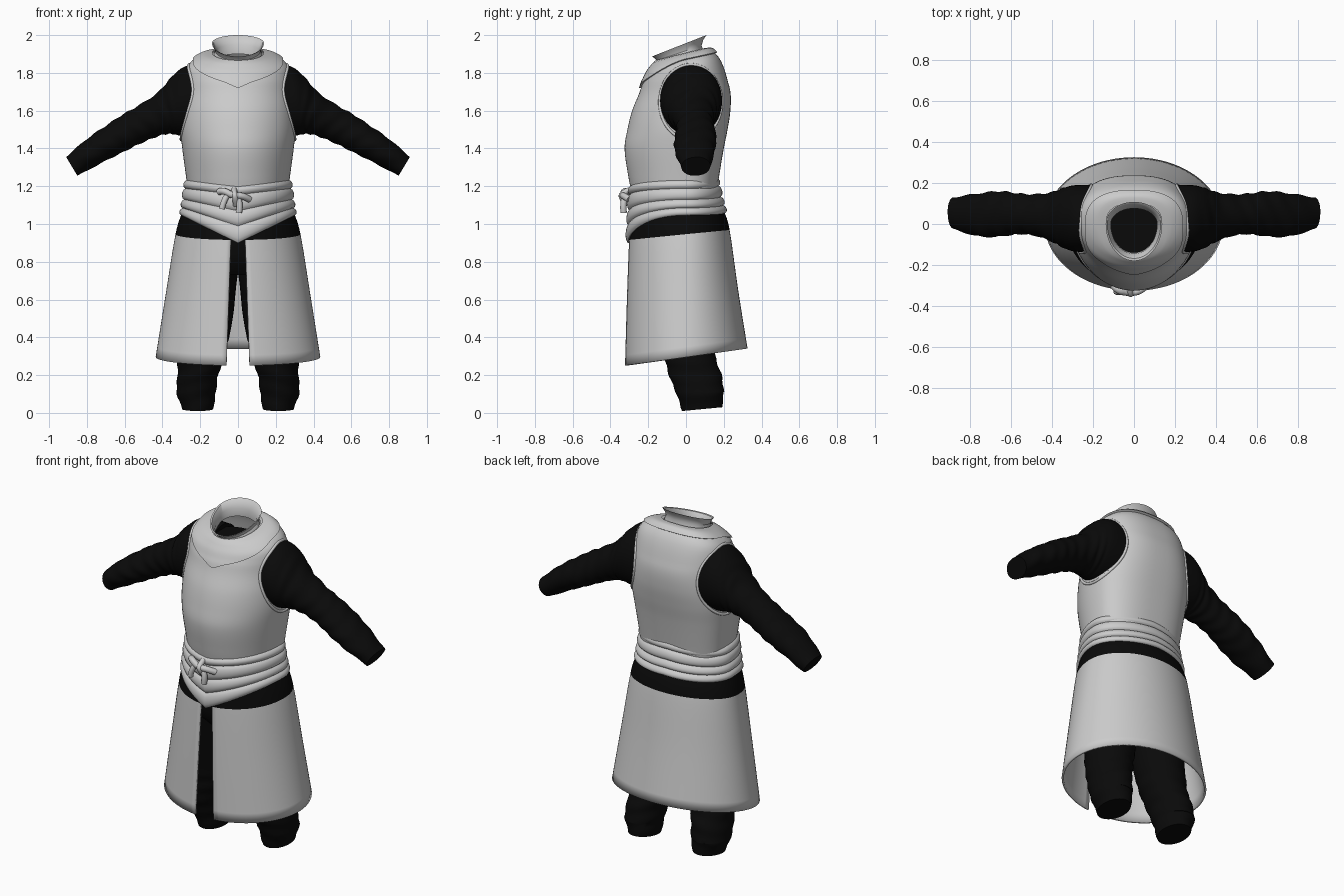
import bpy, bmesh
from math import sin, cos, pi, asin
from mathutils import Vector

cube = bpy.data.objects.get("Cube")
if cube:
    bpy.data.objects.remove(cube, do_unlink=True)


def material(name, value):
    mat = bpy.data.materials.new(name)
    mat.use_nodes = True
    mat.diffuse_color = (value, value, value, 1)
    mat.node_tree.nodes["Principled BSDF"].inputs["Base Color"].default_value = mat.diffuse_color
    return mat


GREY = material("pale grey cloth", 0.6)
BLACK = material("black cloth", 0.003)


def sample(table, key):
    """Smooth interpolation of table rows by their first column."""
    last = len(table) - 1
    i = 0
    while i < last - 1 and key > table[i + 1][0]:
        i += 1
    a, b = table[i], table[i + 1]
    before, after = table[max(i - 1, 0)], table[min(i + 2, last)]
    span = b[0] - a[0]
    t = (key - a[0]) / span
    out = []
    for c in range(1, len(a)):
        m0 = (b[c] - before[c]) / (b[0] - before[0]) * span
        m1 = (after[c] - a[c]) / (after[0] - a[0]) * span
        d = b[c] - a[c]
        out.append(a[c] + t * (m0 + t * (3 * d - 2 * m0 - m1 + t * (m0 + m1 - 2 * d))))
    return out


def steps(start, end, count):
    return [start + (end - start) * i / count for i in range(count + 1)]


def finish(obj, angle=0.7):
    bpy.ops.object.select_all(action='DESELECT')
    obj.select_set(True)
    bpy.context.view_layer.objects.active = obj
    bpy.ops.object.shade_smooth_by_angle(angle=angle)


def loft(name, rings, mats, closed=True, caps=(False, False), black_rows=0, thickness=0):
    """Skin a list of rings; the first rows may take the second material."""
    bm = bmesh.new()
    grid = [[bm.verts.new(p) for p in ring] for ring in rings]
    n = len(grid[0])
    for r, (low, high) in enumerate(zip(grid, grid[1:])):
        for i in range(n if closed else n - 1):
            j = (i + 1) % n
            face = bm.faces.new((low[i], low[j], high[j], high[i]))
            face.material_index = int(r < black_rows)
    for ring, cap in zip((grid[0], grid[-1]), caps):
        if cap:
            bm.faces.new(ring)
    bmesh.ops.recalc_face_normals(bm, faces=bm.faces)
    mesh = bpy.data.meshes.new(name)
    bm.to_mesh(mesh)
    bm.free()
    for mat in mats:
        mesh.materials.append(mat)
    obj = bpy.data.objects.new(name, mesh)
    bpy.context.collection.objects.link(obj)
    if thickness:
        mod = obj.modifiers.new("thickness", 'SOLIDIFY')
        mod.thickness, mod.offset = thickness, 0
    finish(obj)
    return obj


def tube(name, points, radius, mat, cyclic=False):
    curve = bpy.data.curves.new(name, 'CURVE')
    curve.dimensions = '3D'
    curve.bevel_depth, curve.bevel_resolution = radius, 3
    curve.use_fill_caps = True
    spline = curve.splines.new('NURBS')
    spline.points.add(len(points) - 1)
    for point, co in zip(spline.points, points):
        point.co = (*co, 1)
    spline.use_cyclic_u, spline.use_endpoint_u, spline.order_u = cyclic, not cyclic, 3
    obj = bpy.data.objects.new(name, curve)
    bpy.context.collection.objects.link(obj)
    obj.data.materials.append(mat)
    bpy.ops.object.select_all(action='DESELECT')
    obj.select_set(True)
    bpy.context.view_layer.objects.active = obj
    bpy.ops.object.convert(target='MESH')
    finish(bpy.context.object)


ROUND = [2 * pi * i / 72 for i in range(72)]


def oval(a, rx, front, back):
    """Point on an oval; angle zero faces the front."""
    return rx * sin(a), -cos(a) * (front if cos(a) > 0 else back)


# Vest: height, half width, front depth, back depth
VEST = [(1.15, .262, .285, .16), (1.25, .275, .305, .175), (1.4, .295, .325, .2),
        (1.5, .305, .31, .22), (1.6, .3, .285, .235), (1.7, .285, .245, .235),
        (1.78, .278, .22, .212), (1.84, .262, .2, .182), (1.875, .22, .178, .15),
        (1.895, .17, .163, .12), (1.9, .125, .15, .09)]


def vest_point(a, z, offset=0):
    rx, front, back = sample(VEST, z)
    s, c = sin(a), cos(a)
    if c < 0:  # squarer across the back
        s, c = abs(s) ** .8 * (1 if s > 0 else -1), -abs(c) ** .8
    x, y = s * (rx + offset), -c * ((front if c > 0 else back) + offset)
    tilt = .25 * min(1, max(0, (z - 1.75) / .14))
    return Vector((x, y, z + tilt * y + offset * max(0, z - 1.8) * 6))


loft("vest", [[vest_point(a, z) for a in ROUND] for z in steps(1.15, 1.9, 44)], [GREY])


# Pointed yoke lying on the vest
def yoke_edge(a):
    return 1.72 + .15 * (abs(sin(a)) ** 1.1 if cos(a) > 0 else 1)


yoke = [[vest_point(a, yoke_edge(a), -.004) for a in ROUND]]
for t in steps(0, 1, 14):
    yoke.append([vest_point(a, yoke_edge(a) * (1 - t) + 1.9 * t, .011) for a in ROUND])
loft("yoke", yoke, [GREY])

# Tilted standing collar: half width, front, back, front height, back height
COLLAR = [(.13, .157, .09, 1.85, 1.92), (.12, .155, .083, 1.866, 1.945), (.126, .164, .09, 1.876, 1.972),
          (.138, .18, .108, 1.887, 2.0), (.13, .168, .1, 1.887, 1.995), (.113, .145, .076, 1.86, 1.95),
          (.115, .14, .08, 1.82, 1.9)]
rings = []
for rx, front, back, zf, zb in COLLAR:
    ring = []
    for a in ROUND:
        x, y = oval(a, rx, front, back)
        ring.append((x, y, zf + (zb - zf) * (y + front) / (front + back)))
    rings.append(ring)
loft("collar", rings, [GREY])

# Undersuit trunk
TRUNK = [(.73, .2, .17, .13), (.8, .26, .23, .18), (1.1, .25, .255, .15), (1.4, .27, .29, .17),
         (1.7, .25, .21, .2), (1.82, .15, .14, .1)]
loft("trunk", [[(*oval(a, *sample(TRUNK, z)), z) for a in ROUND] for z in steps(.73, 1.82, 20)],
     [BLACK], caps=(True, True))

# Arms: station, top x, top z, bottom x, bottom z, front y, back y
ARM = [(0, .12, 1.845, .12, 1.445, -.14, .19), (1, .27, 1.838, .29, 1.465, -.135, .19),
       (2, .355, 1.775, .34, 1.475, -.115, .175), (3, .42, 1.7, .385, 1.475, -.085, .155),
       (4, .53, 1.625, .45, 1.455, -.055, .145), (5, .61, 1.58, .53, 1.42, -.05, .15),
       (6, .7, 1.52, .61, 1.38, -.06, .16), (7, .8, 1.45, .71, 1.33, -.06, .15),
       (8, .91, 1.355, .85, 1.255, -.025, .13)]
# Legs: height, inner x, outer x, front y, back y
LEG = [(.01, .13, .295, -.02, .19), (.1, .118, .325, -.05, .2), (.2, .105, .32, -.09, .188),
       (.3, .07, .32, -.115, .155), (.5, .028, .31, -.15, .15), (.7, .006, .3, -.19, .17),
       (.85, -.02, .26, -.21, .17)]
for side, label in ((1, "left"), (-1, "right")):
    rings = []
    for s in steps(0, 8, 56):
        tx, tz, bx, bz, y0, y1 = sample(ARM, s)
        ring = []
        for a in ROUND[::2]:
            w = 1 + .03 * sin(7 * s + 2 * sin(a * 2)) * min(1, max(0, s - 1.5))
            k = cos(a) * w / 2
            ring.append((side * ((tx + bx) / 2 + (tx - bx) * k),
                         (y0 + y1) / 2 + (y1 - y0) / 2 * sin(a) * w,
                         (tz + bz) / 2 + (tz - bz) * k))
        rings.append(ring)
    loft(label + "_arm", rings, [BLACK], caps=(True, True))

    rings = []
    for z in steps(.01, .85, 42):
        x0, x1, y0, y1 = sample(LEG, z)
        ring = []
        for a in ROUND[::2]:
            w = 1 + .025 * sin(70 * z + 2 * sin(a)) * (z < .4)
            ring.append((side * ((x0 + x1) / 2 + (x1 - x0) / 2 * sin(a) * w),
                         (y0 + y1) / 2 - (y1 - y0) / 2 * cos(a) * w, z + .01 * (1 - cos(a)) * (z < .1)))
        rings.append(ring)
    loft(label + "_leg", rings, [BLACK], caps=(True, True))

    # Bound edge of the armhole, following the vest surface
    rim = []
    for a in ROUND[::2]:
        y, z = .025 + .165 * cos(a), 1.645 + .2 * sin(a)
        rx, front, back = sample(VEST, z)
        x = rx * ((1 - (y / front) ** 2) ** .5 if y < 0 else (1 - (y / back) ** 2.5) ** .4)
        rim.append((side * x, y, z))
    tube(label + "_armhole_edge", rim, .008, GREY, cyclic=True)

# Skirt, open at the front, with a black upper band: row, half width, front, back
SKIRT = [(0, .287, .285, .195), (1, .325, .297, .225), (2, .378, .31, .27), (3, .43, .32, .32)]
LEVELS = [(0, 1.07, 0), (1, .945, .1), (2, .62, .12), (3, .295, .14)]
rings = []
for t in steps(0, 3, 18):
    rx, front, back = sample(SKIRT, t)
    height, slope = sample(LEVELS, t)
    start = asin((.025 + .012 * t) / rx)
    ring = []
    for a in steps(start, 2 * pi - start, 80):
        x, y = oval(a, rx, front, back)
        ring.append((x, y, height + slope * y))
    rings.append(ring)
loft("skirt", rings, [GREY, BLACK], closed=False, black_rows=6, thickness=.012)

# Sash of four rounded folds dipping to a point in front: fold, front height, side height
FOLDS = [(0, 1.2, 1.232), (1, 1.155, 1.188), (2, 1.07, 1.13), (3, .99, 1.085), (4, .9, 1.045)]
rings = []
samples = [(0, -.03)] + [(i / 8, .014 * abs(sin(pi * i / 8)) ** .6) for i in range(33)] + [(4, -.03)]
for s, bulge in samples:
    zf, zs = sample(FOLDS, s)
    ring = []
    for a in ROUND:
        x, y = oval(a, .272 + .007 * s + bulge, .292 + .004 * s + bulge, .16 + .012 * s + bulge)
        dip = 1 - abs(sin(a))
        ring.append((x, y, zs + dip * (zf - zs if cos(a) > 0 else .015)))
    rings.append(ring)
loft("sash", rings, [GREY])

# Knot and hanging ends of the sash
tube("knot_loop", [(-.1, -.3, 1.17), (-.08, -.325, 1.18), (-.03, -.335, 1.15), (.03, -.33, 1.15),
                   (.06, -.3, 1.13)], .018, GREY)
tube("knot_wrap", [(-.02, -.3, 1.18), (-.02, -.335, 1.165), (-.015, -.345, 1.14), (-.01, -.31, 1.1)], .016, GREY)
tube("left_tie_end", [(-.01, -.32, 1.15), (.015, -.335, 1.12), (.005, -.33, 1.06)], .017, GREY)
tube("right_tie_end", [(-.05, -.32, 1.16), (-.075, -.335, 1.13), (-.085, -.33, 1.08)], .016, GREY)
